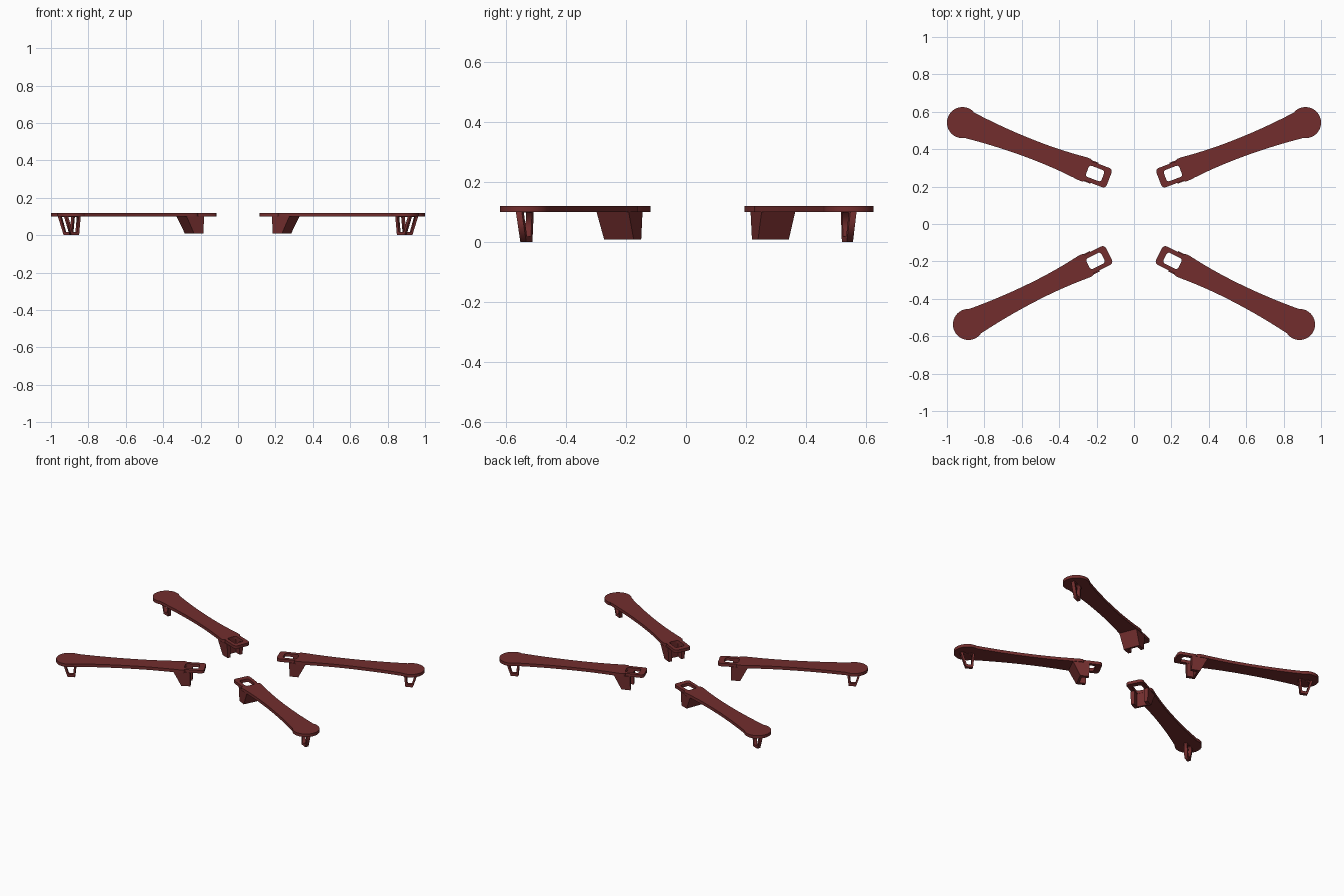
import bpy, bmesh
from math import sin, cos, pi, radians, atan2
from mathutils import Matrix

if "Cube" in bpy.data.objects:
    bpy.data.objects.remove(bpy.data.objects["Cube"])

red = bpy.data.materials.new("dark_red")
red.diffuse_color = (0.17, 0.027, 0.027, 1)
red.use_nodes = True
red.node_tree.nodes["Principled BSDF"].inputs["Base Color"].default_value = red.diffuse_color


def corner(cx, cy, r, a0, a1, n=6):
    """Arc points from angle a0 to a1 in degrees."""
    return [(cx + r * cos(radians(a0 + (a1 - a0) * i / n)),
             cy + r * sin(radians(a0 + (a1 - a0) * i / n))) for i in range(n + 1)]


def slab(name, loops, half, matrix):
    """Mesh of a flat outline with holes, extruded both ways by half."""
    cu = bpy.data.curves.new(name, 'CURVE')
    cu.dimensions, cu.fill_mode, cu.extrude = '2D', 'BOTH', half
    for loop in loops:
        sp = cu.splines.new('POLY')
        sp.points.add(len(loop) - 1)
        for p, (x, y) in zip(sp.points, loop):
            p.co = (x, y, 0, 1)
        sp.use_cyclic_u = True
    tmp = bpy.data.objects.new(name, cu)
    bpy.context.collection.objects.link(tmp)
    deps = bpy.context.evaluated_depsgraph_get()
    me = bpy.data.meshes.new_from_object(tmp.evaluated_get(deps))
    bpy.data.objects.remove(tmp)
    bm = bmesh.new()
    bm.from_mesh(me)
    bmesh.ops.remove_doubles(bm, verts=bm.verts, dist=1e-5)
    bmesh.ops.transform(bm, matrix=matrix, verts=bm.verts)
    bmesh.ops.recalc_face_normals(bm, faces=bm.faces)
    bm.to_mesh(me)
    bm.free()
    return me


def half_width(u):
    return 0.05 + (0.023 * ((0.42 - u) / 0.385) ** 2 if u < 0.42
                   else 0.013 * ((u - 0.42) / 0.25) ** 2)


# Arm plate: round pad at u = 0, waisted blade, narrow loop with a window
side = [(u, half_width(u)) for u in [0.036 + 0.649 * i / 24 for i in range(25)]]
side += corner(0.705, 0.045, 0.02, 90, 20, 4) + [(0.732, 0.055)]
side += corner(0.82, 0.035, 0.02, 90, 0)
pad = corner(0, 0, 0.083, -64, -296, 40)
outline = pad + side + [(u, -v) for u, v in reversed(side)]
window = []
for cx, cy, a in ((0.79, 0.018, 0), (0.729, 0.018, 90), (0.729, -0.018, 180), (0.79, -0.018, 270)):
    window += corner(cx, cy, 0.014, a, a + 90, 4)
plate = slab("arm_plate", [outline, window], 0.01, Matrix.Translation((0, 0, 0.11)))

# Outer foot: thin upright frame with an opening, standing along the arm
foot = slab("outer_foot",
            [[(-0.046, 0.102), (-0.012, 0.0), (0.034, 0.0), (0.044, 0.102)],
             [(-0.03, 0.098), (-0.006, 0.018), (0.023, 0.018), (0.031, 0.098)]],
            0.011, Matrix.Rotation(pi / 2, 4, 'X'))

# Inner bracket: U-shaped block around the window, with a sloping outer wall
bm = bmesh.new()
rings = []
for z, u0, hw in ((0.008, 0.70, 0.055), (0.102, 0.652, 0.06)):
    plan = [(u0, -hw), (0.756, -hw), (0.756, -0.033), (0.714, -0.033),
            (0.714, 0.033), (0.756, 0.033), (0.756, hw), (u0, hw)]
    rings.append([bm.verts.new((u, v, z)) for u, v in plan])
for i in range(8):
    j = (i + 1) % 8
    bm.faces.new((rings[0][i], rings[0][j], rings[1][j], rings[1][i]))
for r in rings:
    bm.faces.new(r)
bmesh.ops.recalc_face_normals(bm, faces=bm.faces)
bracket = bpy.data.meshes.new("inner_bracket")
bm.to_mesh(bracket)
bm.free()

for me in (plate, foot, bracket):
    me.materials.clear()
    me.materials.append(red)

# Four arms: pad centre and window centre for each end, mirrored in x
for end, (px, py), (hx, hy) in (("back", (0.917, 0.542), (0.208, 0.27)),
                                ("front", (0.885, -0.537), (0.208, -0.198))):
    for label, s in (("right", 1), ("left", -1)):
        place = (Matrix.Translation((s * px, py, 0))
                 @ Matrix.Rotation(atan2(hy - py, s * (hx - px)), 4, 'Z'))
        for me in (plate, foot, bracket):
            ob = bpy.data.objects.new(f"{end}_{label}_{me.name}", me)
            bpy.context.collection.objects.link(ob)
            ob.matrix_world = place

# Smooth the rounded rims, keep the edges sharp
bpy.ops.object.select_all(action='DESELECT')
for ob in bpy.data.objects:
    if ob.data is plate:
        ob.select_set(True)
        bpy.context.view_layer.objects.active = ob
        break
bpy.ops.object.shade_smooth_by_angle(angle=radians(30))
